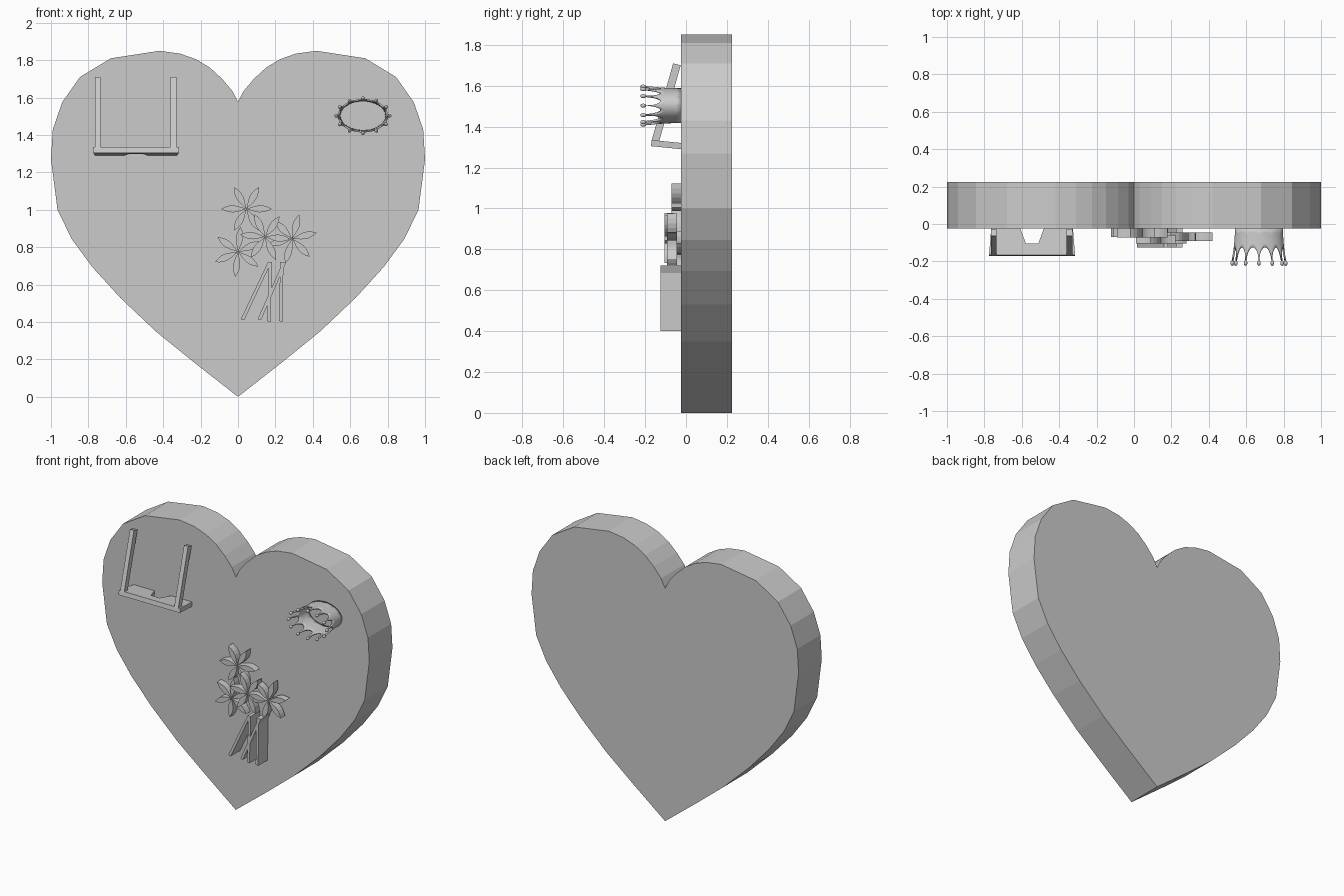
import bpy, bmesh, math
from mathutils import Vector

cube = bpy.data.objects.get("Cube")
if cube:
    bpy.data.objects.remove(cube, do_unlink=True)

grey = bpy.data.materials.new("plain_grey")
grey.use_nodes = True
COLOUR = (0.6, 0.6, 0.6, 1)
grey.diffuse_color = COLOUR
grey.node_tree.nodes["Principled BSDF"].inputs["Base Color"].default_value = COLOUR
WALL = -0.024  # front face of the heart


def finish(name, bm):
    bmesh.ops.recalc_face_normals(bm, faces=bm.faces)
    mesh = bpy.data.meshes.new(name)
    bm.to_mesh(mesh)
    bm.free()
    mesh.materials.append(grey)
    ob = bpy.data.objects.new(name, mesh)
    bpy.context.collection.objects.link(ob)
    return ob


def prism(bm, points, push):
    """Extrude a flat outline of 3D points along a vector."""
    face = bm.faces.new([bm.verts.new(p) for p in points])
    made = bmesh.ops.extrude_face_region(bm, geom=[face], use_keep_orig=True)
    bmesh.ops.translate(bm, vec=push, verts=[g for g in made["geom"] if isinstance(g, bmesh.types.BMVert)])


def front_prism(bm, outline, y_front, y_back):
    prism(bm, [(x, y_front, z) for x, z in outline], Vector((0, y_back - y_front, 0)))


# Heart slab, mirrored half outline
half = [(0, 1.575), (.03, 1.635), (.085, 1.70), (.15, 1.76), (.225, 1.805), (.31, 1.835),
        (.42, 1.85), (.68, 1.81), (.845, 1.71), (.94, 1.575), (.99, 1.43), (1, 1.27),
        (.965, 1), (.89, .845), (.78, .695), (.63, .53), (.44, .35), (.23, .18), (0, 0)]
bm = bmesh.new()
front_prism(bm, half + [(-x, z) for x, z in half[-2:0:-1]], WALL, 0.224)
finish("heart_slab", bm)

# Stand: two leaning posts on a notched ledge
for side, x in (("right", -0.765), ("left", -0.36)):
    bm = bmesh.new()
    prism(bm, [(x, y, z) for y, z in
               ((-.063, 1.71), (-.026, 1.70), (-.132, 1.325), (-.17, 1.325))], Vector((.03, 0, 0)))
    finish("stand_post_" + side, bm)

bm = bmesh.new()
ledge = [(-.23, -.172), (.23, -.172), (.218, WALL), (.065, WALL), (.033, -.11),
         (-.033, -.11), (-.065, WALL), (-.218, WALL)]
prism(bm, [(x - .545, y, 1.29 - .1 * (y - WALL)) for x, y in ledge], Vector((.0, .005, .03)))
finish("stand_ledge", bm)

# Crown: flared oval band with scalloped rim and bead-tipped points
POINTS, STEPS = 12, 12
CX, CZ, SQUASH = 0.668, 1.503, 0.65


def crown_point(angle, y):
    t = (WALL - y) / 0.19
    r = 0.124 + 0.02 * t * t
    return Vector((CX + r * math.cos(angle), y, CZ + r * SQUASH * math.sin(angle)))


bm = bmesh.new()
columns = []
for i in range(POINTS * STEPS):
    angle = math.tau * i / (POINTS * STEPS)
    t = abs((i / STEPS + 0.5) % 1 - 0.5) * 2
    rim = -0.125 - 0.082 * (1 - math.sqrt(1 - (1 - t) ** 2))
    columns.append([bm.verts.new(crown_point(angle, WALL + (rim - WALL) * k / 5)) for k in range(6)])
for a, b in zip(columns, columns[1:] + columns[:1]):
    for k in range(5):
        bm.faces.new((a[k], b[k], b[k + 1], a[k + 1]))
crown = finish("crown_band", bm)
shell = crown.modifiers.new("thickness", "SOLIDIFY")
shell.thickness = 0.009
shell.offset = 0

bm = bmesh.new()
for i in range(POINTS):
    made = bmesh.ops.create_uvsphere(bm, u_segments=10, v_segments=6, radius=0.01)
    bmesh.ops.scale(bm, vec=(1, 1.5, 1), verts=made["verts"])
    bmesh.ops.translate(bm, vec=crown_point(math.tau * i / POINTS, -0.209), verts=made["verts"])
beads = finish("crown_beads", bm)

for ob in (crown, beads):
    bpy.ops.object.select_all(action="DESELECT")
    ob.select_set(True)
    bpy.context.view_layer.objects.active = ob
    bpy.ops.object.shade_smooth_by_angle(angle=math.radians(40))

# Flowers: six pointed petals each, cut from thick sheet
LENGTH, WIDTH, CUTS = 0.135, 0.019, 6


def petal(cx, cz, angle):
    c, s = math.cos(angle), math.sin(angle)
    edge = [(LENGTH * k / CUTS, WIDTH * math.sin(math.pi * (k / CUTS) ** 1.2)) for k in range(CUTS + 1)]
    loop = edge + [(u, -v) for u, v in edge[-2:0:-1]]
    return [(cx + u * c - v * s, cz + u * s + v * c) for u, v in loop]


flowers = [("top", .045, 1.005, 0, -.072, WALL), ("middle", .145, .855, 55, -.105, -.06),
           ("right", 0, .775, 24, -.07, WALL), ("left", .29, .845, 14, -.092, -.045)]
for name, cx, cz, turn, y_front, y_back in flowers:
    bm = bmesh.new()
    for k in range(6):
        front_prism(bm, petal(cx, cz, math.radians(turn + 60 * k)), y_front, y_back)
    finish("flower_" + name, bm)

# Stems: deep thin slabs below the flowers
stems = [(.015, .415, .16, .72), (.105, .415, .24, .72), (.155, .405, .165, .72), (.22, .405, .225, .72)]
for n, (x0, z0, x1, z1) in enumerate(stems):
    bm = bmesh.new()
    front_prism(bm, [(x0, z0), (x0 + .018, z0 - .005), (x1 + .018, z1), (x1, z1)], -.125, WALL)
    finish(f"flower_stem_{n + 1}", bm)
